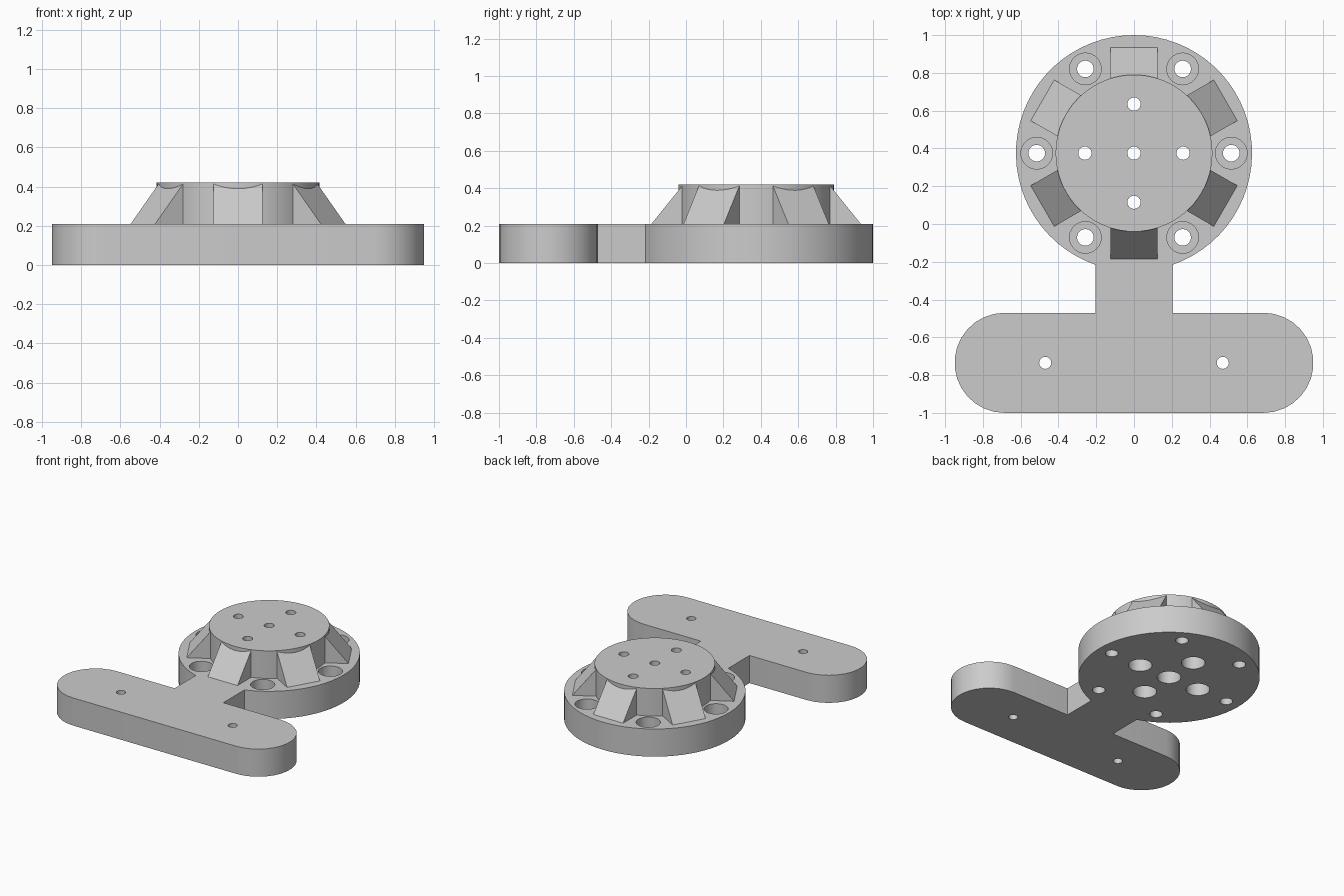
import bpy, bmesh
from math import sin, cos, asin, pi, radians
from mathutils import Matrix, Vector

cube = bpy.data.objects.get("Cube")
if cube:
    bpy.data.objects.remove(cube, do_unlink=True)

CY = 0.375            # y of the disc centre
PLATE, TOP = 0.21, 0.42

grey = bpy.data.materials.new("plain grey")
grey.use_nodes = True
grey.diffuse_color = (0.6, 0.6, 0.6, 1)
grey.node_tree.nodes["Principled BSDF"].inputs["Base Color"].default_value = (0.6, 0.6, 0.6, 1)


def finish(name, bm):
    bmesh.ops.recalc_face_normals(bm, faces=bm.faces)
    mesh = bpy.data.meshes.new(name)
    bm.to_mesh(mesh)
    bm.free()
    mesh.materials.append(grey)
    obj = bpy.data.objects.new(name, mesh)
    bpy.context.collection.objects.link(obj)
    return obj


def prism(bm, points, vector):
    """Extrude a closed outline along a vector."""
    face = bm.faces.new([bm.verts.new(p) for p in points])
    new = bmesh.ops.extrude_face_region(bm, geom=[face], use_keep_orig=True)
    verts = [g for g in new["geom"] if isinstance(g, bmesh.types.BMVert)]
    bmesh.ops.translate(bm, verts=verts, vec=vector)
    return verts


def arc(cx, cy, r, start, end, steps):
    return [(cx + r * cos(start + (end - start) * i / steps),
             cy + r * sin(start + (end - start) * i / steps), 0) for i in range(steps + 1)]


def cylinder(bm, x, y, r, z0, z1, sides):
    bmesh.ops.create_cone(bm, cap_ends=True, segments=sides, radius1=r, radius2=r,
                          depth=z1 - z0, matrix=Matrix.Translation((x, y, (z0 + z1) / 2)))


def combine(body, other, operation):
    mod = body.modifiers.new(operation.lower(), "BOOLEAN")
    mod.operation, mod.object, mod.solver = operation, other, "EXACT"
    bpy.context.view_layer.objects.active = body
    bpy.ops.object.modifier_apply(modifier=mod.name)
    bpy.data.objects.remove(other, do_unlink=True)


# Base plate: disc, neck and round-ended crossbar in one outline
neck = asin(0.205 / 0.625)
outline = arc(0, CY, 0.625, -pi / 2 + neck, 3 * pi / 2 - neck, 60)
outline += [(-0.205, -0.47, 0)]
outline += arc(-0.685, -0.735, 0.265, pi / 2, 3 * pi / 2, 15)
outline += arc(0.685, -0.735, 0.265, -pi / 2, pi / 2, 15)
outline += [(0.205, -0.47, 0)]
bm = bmesh.new()
prism(bm, outline, (0, 0, PLATE))
body = finish("mounting_base", bm)

# Raised round hub
bm = bmesh.new()
cylinder(bm, 0, CY, 0.415, 0.1, TOP, 72)
combine(body, finish("hub", bm), "UNION")

# Six sloped ribs around the hub
bm = bmesh.new()
profile = [(0.3, 0.15), (0.608, 0.15), (0.394, 0.415), (0.3, 0.415)]
for k in range(6):
    turn = Matrix.Translation((0, CY, 0)) @ Matrix.Rotation(radians(30 + 60 * k), 4, "Z")
    side = turn.to_3x3() @ Vector((0, 0.25, 0))
    prism(bm, [turn @ Vector((r, -0.125, z)) for r, z in profile], side)
combine(body, finish("ribs", bm), "UNION")

# Hole positions
hub_holes = [(0, CY)] + [(0.26 * cos(k * pi / 2), CY + 0.26 * sin(k * pi / 2)) for k in range(4)]
rim_holes = [(0.515 * cos(k * pi / 3), CY + 0.515 * sin(k * pi / 3)) for k in range(6)]
bar_holes = [(-0.47, -0.735), (0.47, -0.735)]

# Narrow holes right through
bm = bmesh.new()
for places, radius in ((hub_holes, 0.035), (rim_holes, 0.044), (bar_holes, 0.032)):
    for x, y in places:
        cylinder(bm, x, y, radius, -0.1, 0.6, 24)
combine(body, finish("through_holes", bm), "DIFFERENCE")

# Wide bolt-head recesses: rim from above, hub from below
bm = bmesh.new()
for x, y in rim_holes:
    cylinder(bm, x, y, 0.084, 0.1, 0.3, 30)
for x, y in hub_holes:
    cylinder(bm, x, y, 0.082, -0.1, 0.21, 30)
combine(body, finish("recesses", bm), "DIFFERENCE")

# Crisp edges, smooth round walls
bpy.ops.object.select_all(action="DESELECT")
body.select_set(True)
bpy.context.view_layer.objects.active = body
bpy.ops.object.shade_smooth_by_angle(angle=radians(25))
